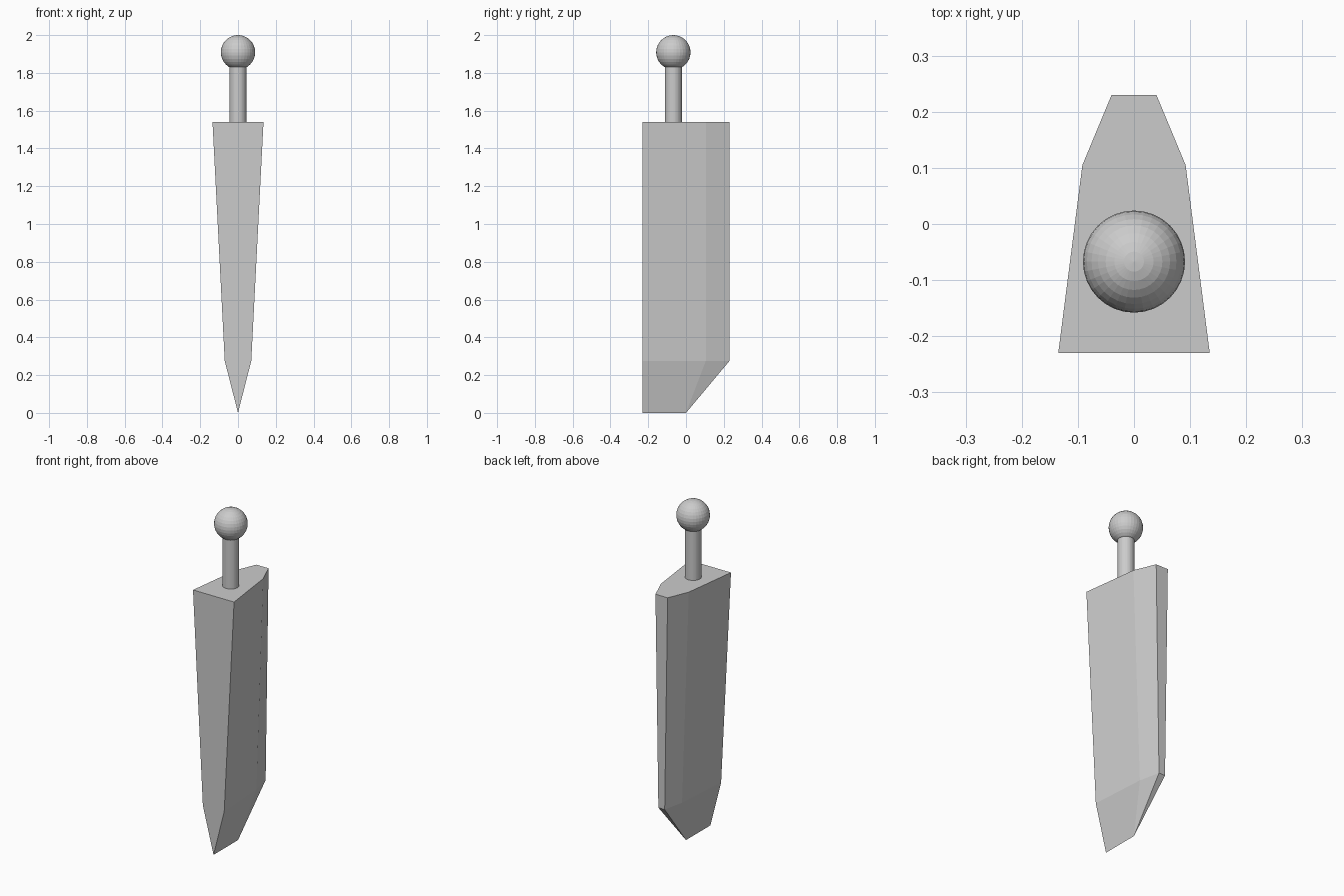
import bpy, bmesh

if "Cube" in bpy.data.objects:
    bpy.data.objects.remove(bpy.data.objects["Cube"])

# Blade cross-section, right half: (half width, y), front to back
HALF = [(0.135, -0.23), (0.092, 0.105), (0.04, 0.23)]
TOP, SHOULDER, TAPER = 1.54, 0.275, 0.52
GRIP_Y = -0.067


def ring(bm, z, scale):
    """Mirrored cross-section loop at height z, narrowed in x."""
    right = [(x * scale, y, z) for x, y in HALF]
    left = [(-x, y, h) for x, y, h in reversed(right)]
    return [bm.verts.new(p) for p in right + left]


# Blade: tapered body closing to a wedge-shaped tip
bm = bmesh.new()
top = ring(bm, TOP, 1.0)
low = ring(bm, SHOULDER, TAPER)
tip_front = bm.verts.new((0, -0.23, 0))
tip_back = bm.verts.new((0, 0, 0))
bm.faces.new(top)
for i in range(6):
    j = (i + 1) % 6
    bm.faces.new((low[i], low[j], top[j], top[i]))
for a, b in ((0, 1), (5, 4)):
    bm.faces.new((tip_front, tip_back, low[b], low[a]))
for i in (1, 2, 3):
    bm.faces.new((low[i], low[i + 1], tip_back))
bm.faces.new((low[5], low[0], tip_front))
bmesh.ops.recalc_face_normals(bm, faces=bm.faces)
mesh = bpy.data.meshes.new("blade")
bm.to_mesh(mesh)
bm.free()
bpy.context.collection.objects.link(bpy.data.objects.new("blade", mesh))

# Grip: round bar from blade to pommel
bpy.ops.mesh.primitive_cylinder_add(vertices=32, radius=0.045, depth=0.32,
                                    location=(0, GRIP_Y, TOP + 0.16))
bpy.context.object.name = "grip"

# Pommel: faceted ball
bpy.ops.mesh.primitive_uv_sphere_add(segments=32, ring_count=16, radius=0.091,
                                     location=(0, GRIP_Y, 1.909))
bpy.context.object.name = "pommel"
